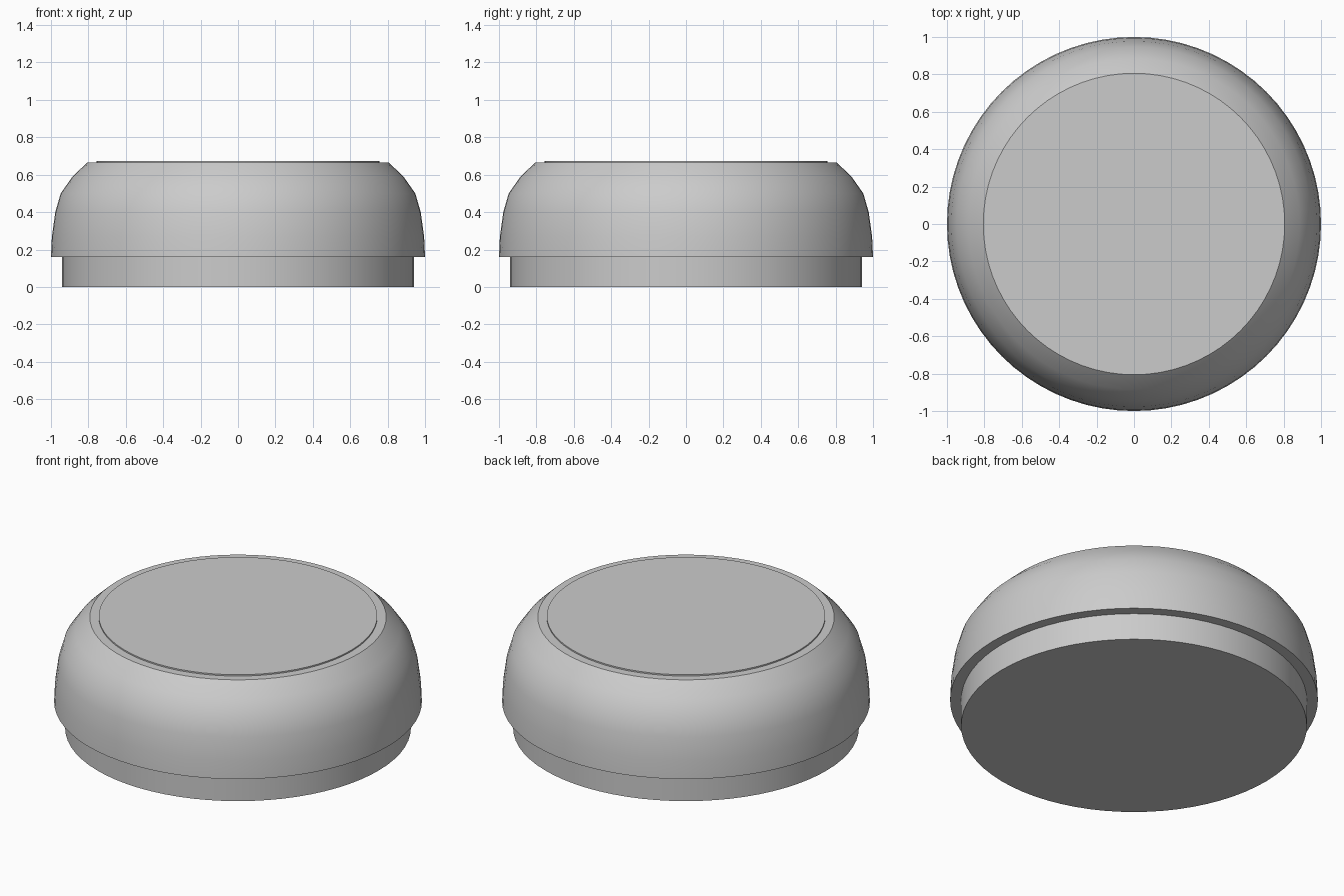
import bpy
import bmesh
import math

SEGMENTS = 72

if "Cube" in bpy.data.objects:
    bpy.data.objects.remove(bpy.data.objects["Cube"], do_unlink=True)

# One plain grey
grey = bpy.data.materials.new("light grey")
grey.use_nodes = True
colour = (0.6, 0.6, 0.6, 1)
grey.diffuse_color = colour
grey.node_tree.nodes["Principled BSDF"].inputs["Base Color"].default_value = colour


def lathe(name, profile):
    """Turn a (radius, height) profile around z, closing both ends with flat caps."""
    bm = bmesh.new()
    rings = []
    for radius, height in profile:
        rings.append([bm.verts.new((radius * math.cos(a), radius * math.sin(a), height))
                      for a in (math.tau * i / SEGMENTS for i in range(SEGMENTS))])
    for low, high in zip(rings, rings[1:]):
        for i in range(SEGMENTS):
            j = (i + 1) % SEGMENTS
            bm.faces.new((low[i], low[j], high[j], high[i]))
    bm.faces.new(rings[0][::-1])
    bm.faces.new(rings[-1])
    mesh = bpy.data.meshes.new(name)
    bm.to_mesh(mesh)
    bm.free()
    mesh.materials.append(grey)
    obj = bpy.data.objects.new(name, mesh)
    bpy.context.collection.objects.link(obj)
    bpy.ops.object.select_all(action="DESELECT")
    obj.select_set(True)
    bpy.context.view_layer.objects.active = obj
    bpy.ops.object.shade_smooth_by_angle(angle=math.radians(30))
    return obj


# Recessed foot
lathe("base", [(0.94, 0), (0.94, 0.16)])

# Rounded shell with an overhanging lower lip
lathe("shell", [(1, 0.16), (0.995, 0.27), (0.977, 0.4), (0.948, 0.5),
                (0.885, 0.59), (0.806, 0.665)])

# Thin raised disc on the flat top
lathe("top_disc", [(0.757, 0.665), (0.757, 0.673)])
